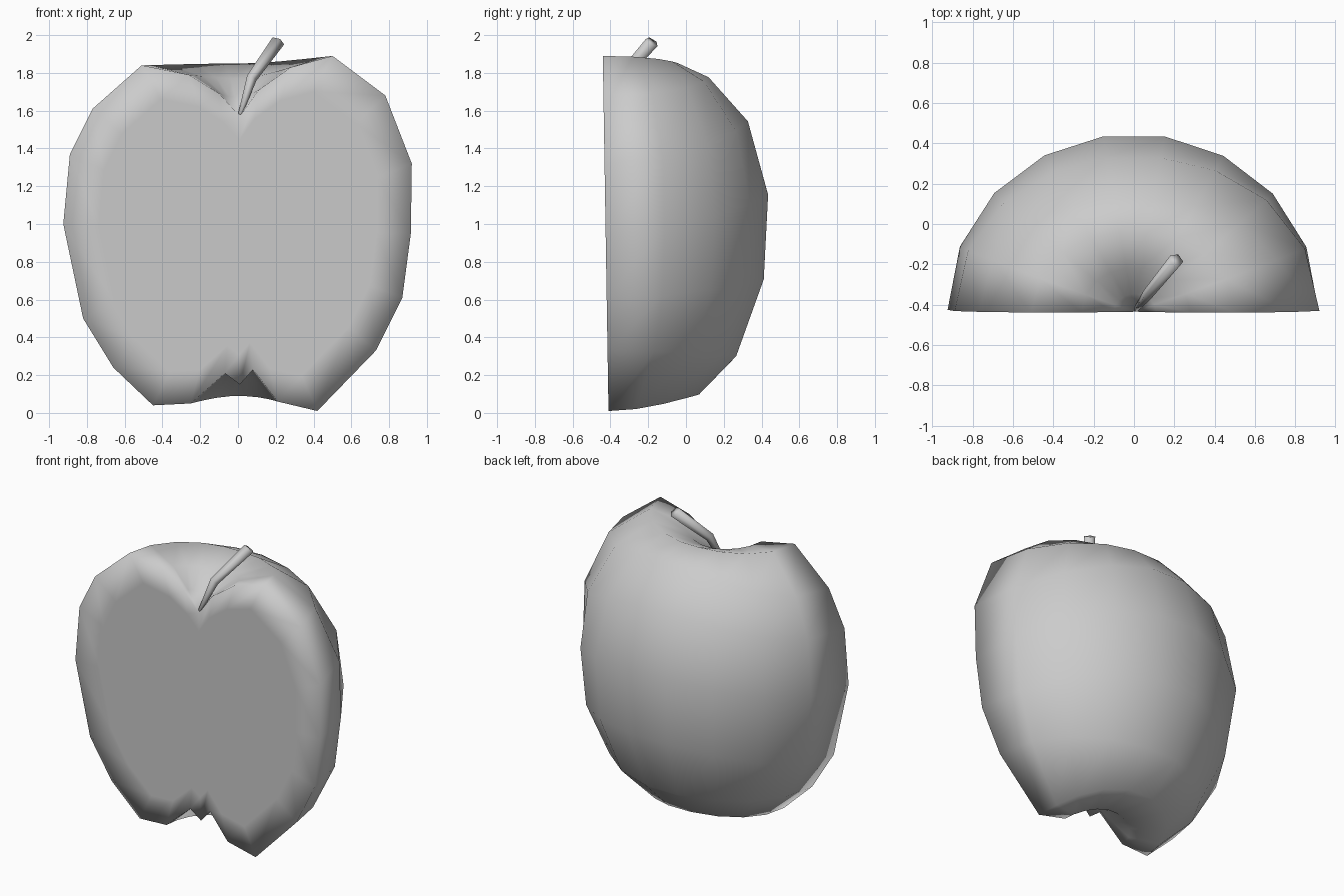
import bpy, bmesh
from math import sin, cos, pi
from mathutils import Vector

if "Cube" in bpy.data.objects:
    bpy.data.objects.remove(bpy.data.objects["Cube"])

# Half-apple meridian profiles (radius, height), calyx to stem hollow
RIGHT = [(.08, .23), (.21, .06), (.42, .01), (.73, .33), (.87, .61), (.915, .95),
         (.92, 1.32), (.78, 1.68), (.50, 1.89), (.28, 1.83), (.11, 1.71)]
BACK = [(.07, .20), (.22, .09), (.49, .10), (.69, .30), (.845, .71), (.875, 1.16),
        (.77, 1.55), (.56, 1.78), (.40, 1.85), (.22, 1.77), (.09, 1.67)]
LEFT = [(.07, .21), (.25, .05), (.45, .04), (.66, .24), (.82, .50), (.925, 1.0),
        (.89, 1.37), (.77, 1.61), (.51, 1.84), (.26, 1.79), (.10, 1.69)]
SEGMENTS = 9


def cut_y(z):
    return -.41 - .016 * z


def finish(bm, name):
    bmesh.ops.recalc_face_normals(bm, faces=bm.faces)
    mesh = bpy.data.meshes.new(name)
    bm.to_mesh(mesh)
    bm.free()
    mesh.shade_smooth()
    obj = bpy.data.objects.new(name, mesh)
    bpy.context.collection.objects.link(obj)
    return obj


# Apple skin: blend the side and back profiles round a half turn
bm = bmesh.new()
bottom = bm.verts.new((.01, cut_y(.15), .15))
top = bm.verts.new((.01, cut_y(1.57), 1.57))
columns = []
for i in range(SEGMENTS + 1):
    a = pi * i / SEGMENTS
    w = sin(a) ** 2
    column = []
    for side, back in zip(RIGHT if cos(a) > 0 else LEFT, BACK):
        r = side[0] * (1 - w) + back[0] * w
        z = side[1] * (1 - w) + back[1] * w
        column.append(bm.verts.new((r * cos(a), cut_y(z) + r * sin(a), z)))
    columns.append(column)
for a, b in zip(columns, columns[1:]):
    bm.faces.new((bottom, a[0], b[0]))
    bm.faces.new((top, a[-1], b[-1]))
    for j in range(len(a) - 1):
        bm.faces.new((a[j], a[j + 1], b[j + 1], b[j]))

# Flat cut face: rim, inset ring and centre
rim = [bottom] + columns[0] + [top] + columns[-1][::-1]
centre = Vector((0, cut_y(.95), .95))
inner = [bm.verts.new(centre.lerp(v.co, .8)) for v in rim]
hub = bm.verts.new(centre)
for k in range(len(rim)):
    n = (k + 1) % len(rim)
    bm.faces.new((rim[k], rim[n], inner[n], inner[k]))
    bm.faces.new((inner[k], inner[n], hub))
finish(bm, "apple_half")

# Stem: five-sided tapered tube leaning back and right
bm = bmesh.new()
path = [((.01, -.425, 1.58), .012), ((.07, -.35, 1.77), .03), ((.21, -.18, 1.965), .038)]
axis = Vector((.2, .245, .38))
rot = axis.to_track_quat('Z', 'Y')
rings = []
for p, r in path:
    rings.append([bm.verts.new(Vector(p) + rot @ Vector((r * cos(t * pi * .4), r * sin(t * pi * .4), 0)))
                  for t in range(5)])
for a, b in zip(rings, rings[1:]):
    for k in range(5):
        n = (k + 1) % 5
        bm.faces.new((a[k], a[n], b[n], b[k]))
bm.faces.new(rings[0])
bm.faces.new(rings[-1])
finish(bm, "stem")
